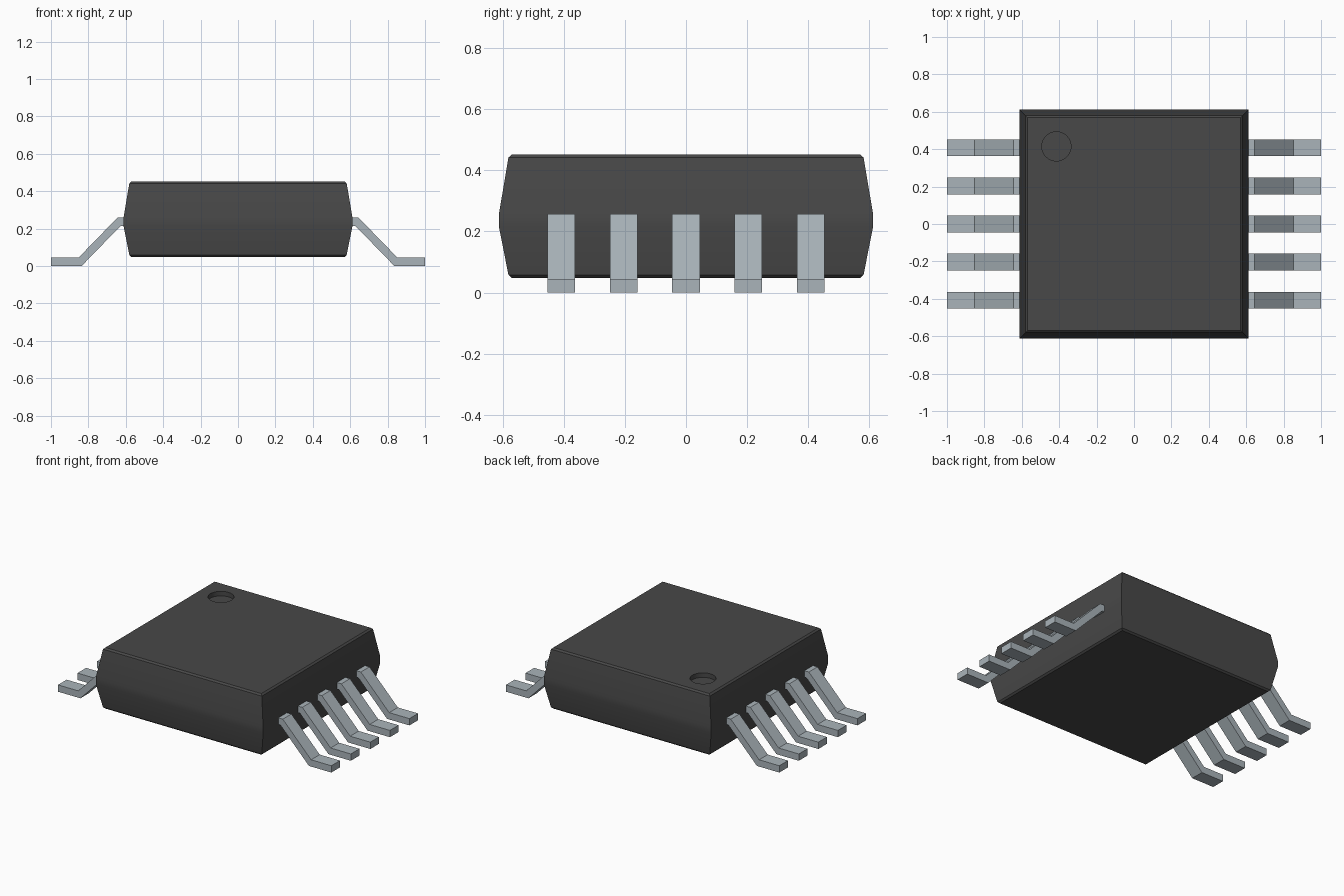
import bpy, bmesh, math

cube = bpy.data.objects.get("Cube")
if cube:
    bpy.data.objects.remove(cube, do_unlink=True)


def material(name, rgb, rough):
    m = bpy.data.materials.new(name)
    m.use_nodes = True
    m.diffuse_color = (*rgb, 1)
    bsdf = next(n for n in m.node_tree.nodes if n.type == 'BSDF_PRINCIPLED')
    bsdf.inputs["Base Color"].default_value = (*rgb, 1)
    bsdf.inputs["Roughness"].default_value = rough
    return m


def finish(name, bm, mat):
    bmesh.ops.recalc_face_normals(bm, faces=bm.faces)
    me = bpy.data.meshes.new(name)
    bm.to_mesh(me)
    bm.free()
    me.materials.append(mat)
    ob = bpy.data.objects.new(name, me)
    bpy.context.collection.objects.link(ob)
    return ob


def activate(ob):
    bpy.ops.object.select_all(action='DESELECT')
    ob.select_set(True)
    bpy.context.view_layer.objects.active = ob


black = material("black plastic", (0.065, 0.065, 0.065), 0.6)
silver = material("tinned metal", (0.40, 0.455, 0.49), 0.5)

# Package body: stacked square sections, widest at the parting band
sections = [(0.048, 0.570), (0.058, 0.581), (0.215, 0.612),
            (0.258, 0.612), (0.442, 0.581), (0.452, 0.570)]
bm = bmesh.new()
rings = [[bm.verts.new((sx * h, sy * h, z))
          for sx, sy in ((-1, -1), (1, -1), (1, 1), (-1, 1))] for z, h in sections]
for low, high in zip(rings, rings[1:]):
    for i in range(4):
        j = (i + 1) % 4
        bm.faces.new((low[i], low[j], high[j], high[i]))
bm.faces.new(rings[0][::-1])
bm.faces.new(rings[-1])
body = finish("package_body", bm, black)

# Round pin-one recess in the top
bpy.ops.mesh.primitive_cylinder_add(vertices=48, radius=0.078, depth=0.1,
                                    location=(-0.415, 0.415, 0.452 + 0.02))
cutter = bpy.context.object
cutter.name = "recess_cutter"
cutter.hide_render = True
cutter.data.materials.append(black)
activate(body)
cut = body.modifiers.new("Recess", 'BOOLEAN')
cut.operation = 'DIFFERENCE'
cut.solver = 'EXACT'
cut.object = cutter
bpy.ops.object.modifier_apply(modifier=cut.name)
bpy.data.objects.remove(cutter, do_unlink=True)
activate(body)
bpy.ops.object.shade_smooth_by_angle(angle=math.radians(30))

# Bent leads: side profile extruded across the lead width
profile = [(0.59, 0.215), (0.627, 0.215), (0.836, 0.0), (1.0, 0.0),
           (1.0, 0.045), (0.852, 0.045), (0.645, 0.258), (0.59, 0.258)]
PITCH, WIDTH = 0.204, 0.09


def lead(name, side, y):
    bm = bmesh.new()
    face = bm.faces.new([bm.verts.new((side * x, y - WIDTH / 2, z)) for x, z in profile])
    out = bmesh.ops.extrude_face_region(bm, geom=[face])
    moved = [v for v in out["geom"] if isinstance(v, bmesh.types.BMVert)]
    bmesh.ops.translate(bm, verts=moved, vec=(0, WIDTH, 0))
    finish(name, bm, silver)


for side, label in ((1, "left"), (-1, "right")):
    for i in range(5):
        lead(f"{label}_lead_{i + 1}", side, (i - 2) * PITCH)
